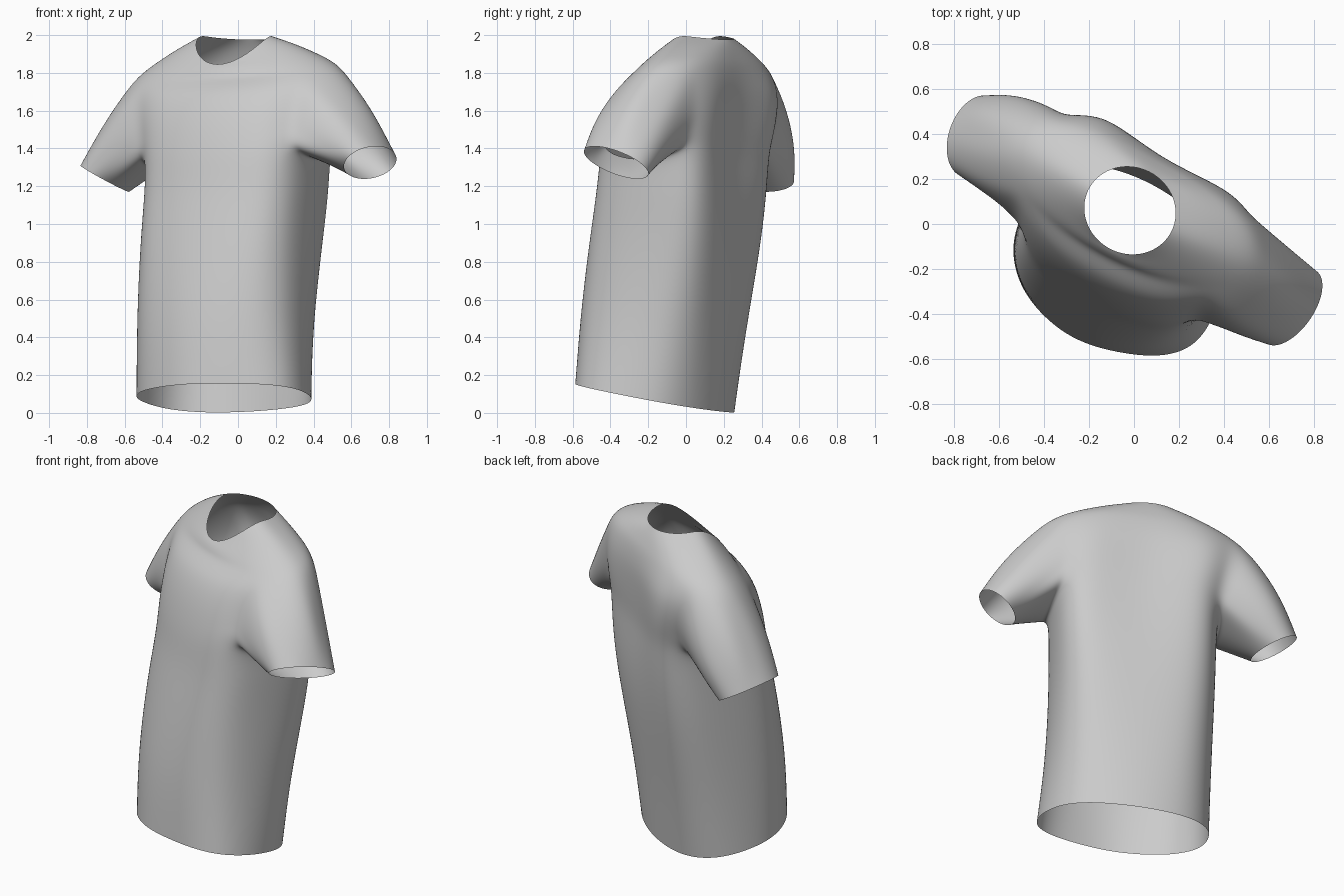
import bpy, bmesh, math
from mathutils import Vector

if "Cube" in bpy.data.objects:
    bpy.data.objects.remove(bpy.data.objects["Cube"])

N = 16                       # columns: 0 right side, 4 back, 8 left side, 12 front
bm = bmesh.new()


def spow(v, e):
    return math.copysign(abs(v) ** e, v)


def outline(cx, cy, a, b, p, deg, warp=0.0, push=0.0):
    """Rounded, turned cross-section; warp gathers columns at the sides, push squares the front."""
    r = math.radians(deg)
    pts = []
    for i in range(N):
        t = 2 * math.pi * i / N
        t -= warp * math.sin(2 * t)
        u, v = a * spow(math.cos(t), 2 / p), b * spow(math.sin(t), 2 / p)
        m = 1 + push * drape.get(i, 0)
        u, v = u * m, v * m
        pts.append((cx + u * math.cos(r) - v * math.sin(r),
                    cy + u * math.sin(r) + v * math.cos(r)))
    return pts


def bridge(r0, r1):
    for i in range(len(r0)):
        j = (i + 1) % len(r0)
        bm.faces.new((r0[i], r0[j], r1[j], r1[i]))


# how far hem columns swing outward
drape = {0: 0.06, 11: 0.04, 12: 0.10, 14: 0.04, 15: 0.09}

# body sections: z, centre x, y, half width, half depth, squareness, turn, tilt, spine dip
sections = [
    (0.045, -0.075, -0.16, 0.475, 0.38, 2.4, -30, 1.0, 0.00),
    (0.45, -0.07, -0.12, 0.460, 0.405, 2.6, -29, 0.6, 0.02),
    (0.90, -0.035, -0.055, 0.460, 0.415, 3.0, -28, 0.2, 0.05),
    (1.18, -0.005, -0.02, 0.465, 0.41, 3.1, -28, 0.0, 0.09),
    (1.33, 0.0, -0.005, 0.470, 0.405, 3.1, -28, 0.0, 0.11),
    (1.46, 0.0, 0.02, 0.475, 0.40, 3.1, -28, 0.0, 0.12),
    (1.59, 0.0, 0.045, 0.495, 0.385, 3.0, -28, 0.0, 0.12),
    (1.71, 0.0, 0.07, 0.535, 0.35, 2.6, -28, 0.0, 0.10),
    (1.82, 0.0, 0.085, 0.580, 0.28, 2.2, -27, 0.0, 0.05),
]
rows = []
for k, (z, cx, cy, a, b, p, deg, tilt, dip) in enumerate(sections):
    row = []
    warp = (0.1, 0.14, 0.18, 0.24, 0.27, 0.27, 0.26, 0.22, 0.15)[k]
    for i, (x, y) in enumerate(outline(cx, cy, a, b, p, deg, warp, tilt)):
        zz = z + tilt * (-0.04 * x - 0.19 * y)
        if k >= 4:
            zz += 0.05 * x
        if k == 4 or k == 5:                # round the underarm
            c = min(i % 8, 8 - i % 8)
            zz += (0.0, 0.02, 0.07, 0.03, 0.0)[c] * (1 if k == 4 else 0.5)
        if k == 8:
            zz -= 0.05 * max(0, -math.sin(2 * math.pi * i / N))
        d = dip * {4: 1.0, 3: 0.35}.get(i, 0)
        row.append(bm.verts.new((x - 0.47 * d, y - 0.88 * d, zz)))
    rows.append(row)

# yoke and neckline
neck = []
for i, (x, y) in enumerate(outline(-0.018, 0.06, 0.212, 0.197, 2, -28)):
    s = math.sin(2 * math.pi * i / N)
    neck.append(Vector((x, y, 2.0 - 0.16 * max(0, -s) ** 1.4 - 0.025 * max(0, s))))
top = rows[8]
for f in (0.3, 0.65, 1.0):
    rows.append([bm.verts.new(top[i].co.lerp(neck[i], f) +
                 Vector((0, 0, 0.05 * f * (1 - f)))) for i in range(N)])

# body panels, leaving the two armholes open
for k in range(len(rows) - 1):
    for i in range(N):
        if 4 <= k < 8 and (i in (14, 15, 0, 1) or i in (6, 7, 8, 9)):
            continue
        j = (i + 1) % N
        bm.faces.new((rows[k][i], rows[k][j], rows[k + 1][j], rows[k + 1][i]))


# sleeves: armhole loop lofted to an oval cuff
def sleeve(col, s, centre, front, outer, swell_front, swell_back):
    path = [(8, 0), (8, 1), (8, 2), (7, 2), (6, 2), (5, 2), (4, 2), (4, 1), (4, 0),
            (4, -1), (4, -2), (5, -2), (6, -2), (7, -2), (8, -2), (8, -1)]
    hole = [rows[r][(col + s * c) % N] for r, c in path]
    prev = hole
    for f in (0.2, 0.45, 0.72, 1.0):
        ring = []
        for k, v in enumerate(hole):
            t = 2 * math.pi * k / 16
            radial = Vector(outer) * math.cos(t) - Vector(front) * math.sin(t)
            # cloth swells over the upper arm
            amount = f * (1 - f) * (swell_back if math.sin(t) > 0 else swell_front)
            bulge = radial * amount * max(0, min(1, math.cos(t) + 0.6))
            bulge.z += 0.08 * f * (1 - f) * max(0, math.cos(t + 0.3))
            ring.append(bm.verts.new(v.co.lerp(Vector(centre) + radial, f) + bulge))
        bridge(prev, ring)
        prev = ring


sleeve(0, 1, (0.70, -0.37, 1.325), (-0.08, -0.175, 0.06), (0.118, 0.0, 0.065), 0.7, 0.0)
sleeve(8, -1, (-0.705, 0.39, 1.24), (-0.07, -0.18, 0.03), (-0.112, 0.05, 0.065), 0.2, 1.0)

bmesh.ops.delete(bm, geom=[v for v in bm.verts if not v.link_faces], context='VERTS')
bmesh.ops.recalc_face_normals(bm, faces=bm.faces)
mesh = bpy.data.meshes.new("shirt")
bm.to_mesh(mesh)
bm.free()
for poly in mesh.polygons:
    poly.use_smooth = True
shirt = bpy.data.objects.new("shirt", mesh)
bpy.context.collection.objects.link(shirt)
sub = shirt.modifiers.new("smooth_cloth", 'SUBSURF')
sub.levels = sub.render_levels = 3
